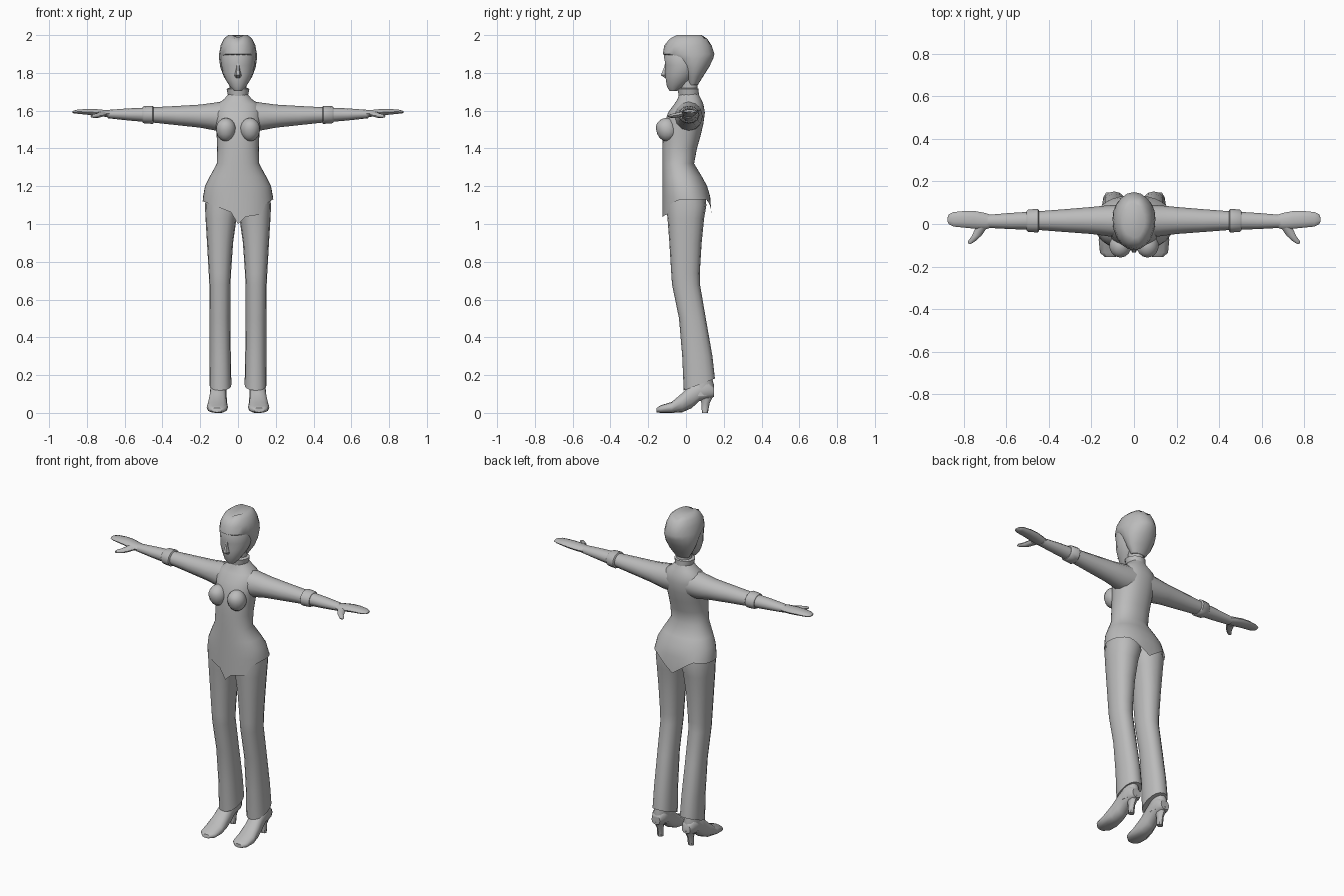
import bpy, bmesh, math

grey = bpy.data.materials.new("plain_grey")
grey.diffuse_color = (0.5, 0.5, 0.5, 1)


def finish(name, bm, mirror=False, angle=45):
    bmesh.ops.recalc_face_normals(bm, faces=bm.faces)
    me = bpy.data.meshes.new(name)
    bm.to_mesh(me)
    bm.free()
    me.materials.append(grey)
    ob = bpy.data.objects.new(name, me)
    bpy.context.collection.objects.link(ob)
    bpy.ops.object.select_all(action='DESELECT')
    ob.select_set(True)
    bpy.context.view_layer.objects.active = ob
    bpy.ops.object.shade_smooth_by_angle(angle=math.radians(angle))
    if mirror:
        ob.modifiers.new("mirror", 'MIRROR')
    return ob


def loft(name, axis, rings, n=12, power=2.0, mirror=False, warp=None, caps=(True, True), angle=45):
    """Skin rounded rings (t, a0, a1, b0, b1); a and b are the two other axes in xyz order."""
    bm = bmesh.new()
    loops = []
    for t, a0, a1, b0, b1 in rings:
        loop = []
        for i in range(n):
            w = 2 * math.pi * i / n
            c, s = math.cos(w), math.sin(w)
            c = math.copysign(abs(c) ** (2 / power), c)
            s = math.copysign(abs(s) ** (2 / power), s)
            a = (a0 + a1) / 2 + c * (a1 - a0) / 2
            b = (b0 + b1) / 2 + s * (b1 - b0) / 2
            p = {'x': (t, a, b), 'y': (a, t, b), 'z': (a, b, t)}[axis]
            loop.append(bm.verts.new(warp(*p) if warp else p))
        loops.append(loop)
    for l0, l1 in zip(loops, loops[1:]):
        for i in range(n):
            j = (i + 1) % n
            bm.faces.new((l0[i], l0[j], l1[j], l1[i]))
    if caps[0]:
        bm.faces.new(loops[0])
    if caps[1]:
        bm.faces.new(loops[-1])
    return finish(name, bm, mirror, angle)


def sym(rows):
    """Rows (z, half width, y0, y1) to symmetric rings."""
    return [(z, -w, w, y0, y1) for z, w, y0, y1 in rows]


def lerp_table(table, x):
    for (x0, z0), (x1, z1) in zip(table, table[1:]):
        if x <= x1:
            return z0 + (z1 - z0) * max(0, (x - x0) / (x1 - x0))
    return table[-1][1]


# Jacket body with ragged hem
FRONT_HEM = [(-.185, 1.12), (-.03, 1.06), (.01, .98), (.04, 1.04), (.125, 1.05), (.14, 1.10), (.185, 1.13)]
BACK_HEM = [(-.185, 1.12), (-.12, 1.13), (0, 1.045), (.12, 1.13), (.185, 1.13)]


def hem(x, y, z):
    if z < 1.1:
        z = lerp_table(FRONT_HEM if y < 0.005 else BACK_HEM, x)
    return x, y, z


loft("jacket", 'z', sym([
    (1.05, .187, -.125, .135), (1.145, .185, -.125, .128), (1.20, .175, -.125, .112),
    (1.25, .150, -.125, .085), (1.32, .112, -.125, .043), (1.40, .110, -.125, .058),
    (1.47, .113, -.122, .078), (1.53, .120, -.115, .092), (1.59, .125, -.095, .100),
    (1.635, .110, -.062, .092), (1.66, .075, -.045, .080), (1.69, .048, -.035, .066)]),
    n=36, power=2.2, warp=hem, caps=(False, True))

# Bust
bm = bmesh.new()
bmesh.ops.create_uvsphere(bm, u_segments=14, v_segments=9, radius=1)
for v in bm.verts:
    x, y, z = v.co
    v.co = (.064 + .053 * x, -.102 + .057 * y, 1.50 + .062 * z - .012 * y * (1 - abs(z)))
finish("bust", bm, True)

# Neck and flared collar
loft("neck", 'z', sym([(1.64, .05, -.03, .07), (1.69, .043, -.03, .062), (1.78, .045, -.03, .06)]), n=14)
loft("collar", 'z', sym([(1.675, .052, -.04, .07), (1.715, .06, -.045, .068), (1.72, .05, -.035, .06)]), n=14)

# Face and nose
loft("face", 'z', sym([
    (1.705, .022, -.088, -.045), (1.728, .043, -.102, -.01), (1.765, .066, -.108, .035),
    (1.80, .081, -.112, .06), (1.84, .088, -.110, .08), (1.89, .088, -.119, .08),
    (1.94, .065, -.09, .06)]), n=18)
loft("nose", 'z', sym([(1.772, .014, -.112, -.09), (1.788, .018, -.136, -.09),
                       (1.82, .011, -.122, -.09), (1.85, .008, -.112, -.09)]), n=6)


# Hair cap with a parting on top
def parting(x, y, z):
    if z > 1.97 and abs(x) < .02:
        z -= .014
    return x, y, z


loft("hair", 'z', sym([
    (1.735, .045, .01, .062), (1.78, .075, -.005, .09), (1.83, .094, -.035, .122),
    (1.875, .100, -.08, .144), (1.90, .100, -.123, .150), (1.945, .092, -.115, .136),
    (1.98, .076, -.092, .118), (2.0, .052, -.065, .098)]), n=20, warp=parting)

# Sleeves, running out along x
loft("arm", 'x', [
    (.05, -.065, .09, 1.49, 1.655), (.12, -.058, .088, 1.495, 1.643), (.20, -.047, .08, 1.51, 1.632),
    (.32, -.038, .07, 1.523, 1.625), (.45, -.028, .06, 1.537, 1.618), (.58, -.024, .052, 1.548, 1.612),
    (.69, -.018, .043, 1.56, 1.604)], n=12, mirror=True)
loft("arm_band", 'x', [
    (.448, -.034, .066, 1.533, 1.622), (.452, -.04, .071, 1.53, 1.626),
    (.498, -.037, .068, 1.533, 1.624), (.506, -.03, .06, 1.538, 1.618)], n=12, mirror=True)

# Flat hands with thumbs
loft("hand", 'x', [
    (.665, -.014, .04, 1.563, 1.602), (.70, -.026, .052, 1.566, 1.604), (.75, -.022, .061, 1.572, 1.609),
    (.80, -.017, .061, 1.578, 1.610), (.85, -.012, .056, 1.583, 1.606), (.872, .0, .045, 1.586, 1.600),
    (.877, .01, .03, 1.589, 1.597)], n=10, mirror=True)
loft("thumb", 'y', [
    (-.094, .768, .778, 1.567, 1.575), (-.082, .748, .782, 1.562, 1.581),
    (-.055, .718, .762, 1.562, 1.588), (-.015, .69, .745, 1.568, 1.598)], n=8, mirror=True)


# Trousers, cuffs dropping toward the front
def cuff(x, y, z):
    if z < .2:
        z += (y - .07) * .38
    return x, y, z


loft("trouser_leg", 'z', [
    (.15, .035, .152, -.012, .153), (.30, .038, .150, -.020, .140), (.50, .041, .150, -.037, .105),
    (.68, .040, .152, -.074, .074), (.74, .037, .155, -.078, .073), (.90, .026, .164, -.088, .083),
    (1.03, .008, .172, -.098, .096), (1.10, -.01, .175, -.105, .108), (1.17, -.01, .165, -.105, .100)],
    n=16, power=2.3, mirror=True, warp=cuff)

# High-heeled shoes
loft("shoe", 'y', [
    (-.155, .085, .138, .003, .026), (-.135, .060, .160, 0, .040), (-.075, .053, .166, 0, .058),
    (-.02, .058, .157, .003, .105), (.03, .060, .150, .025, .155), (.07, .060, .147, .062, .175),
    (.12, .060, .147, .075, .170), (.148, .075, .132, .085, .140)], n=12, power=2.4, mirror=True)
loft("shoe_heel", 'z', [
    (0, .086, .124, .084, .116), (.05, .086, .122, .082, .125), (.10, .072, .136, .068, .150)],
    n=8, mirror=True)
loft("ankle", 'z', [(.09, .062, .146, .01, .14), (.15, .060, .146, .02, .148), (.24, .062, .135, .02, .12)],
     n=12, mirror=True)
